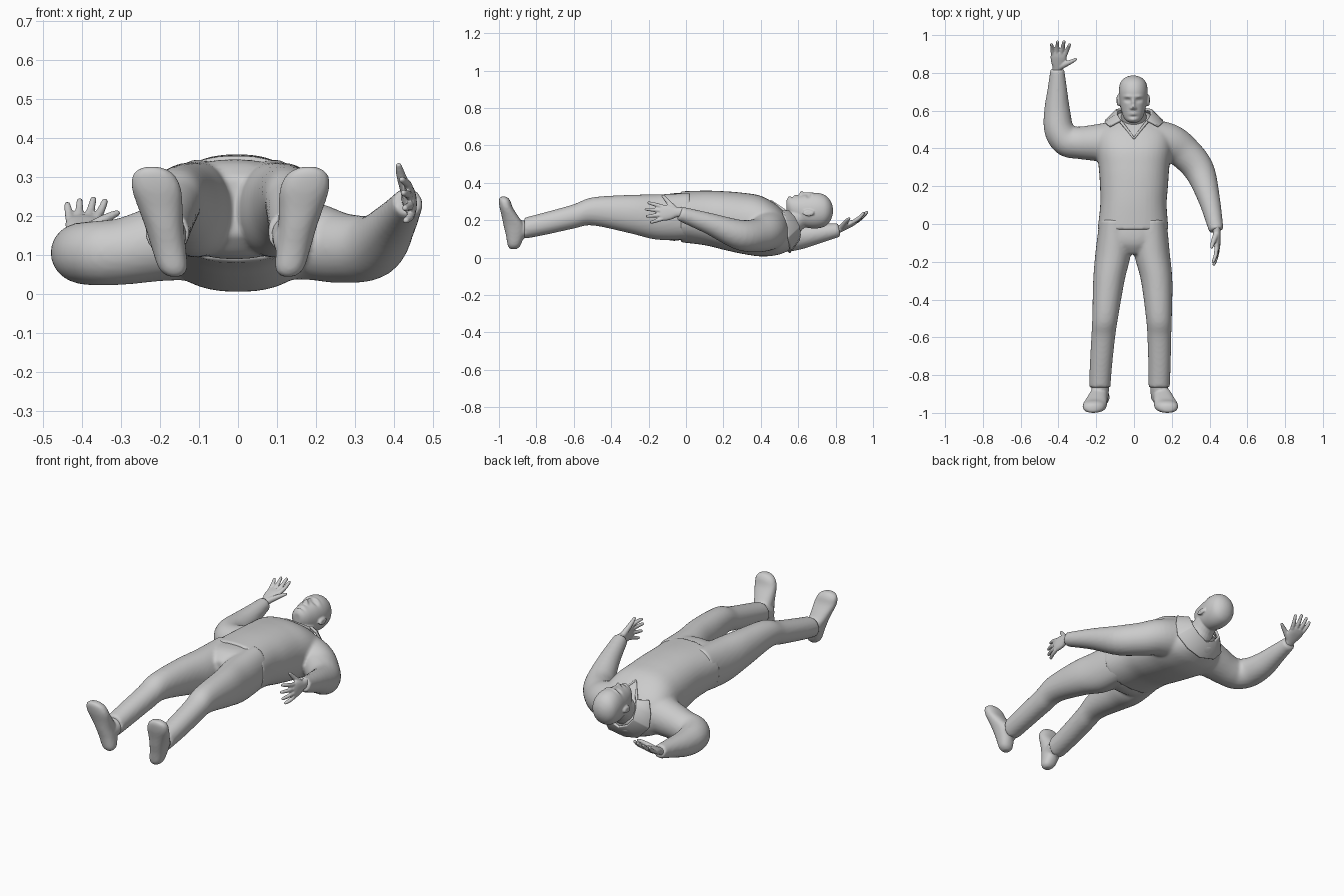
import bpy, bmesh, math
from mathutils import Vector as V


def blend(rows, n=5):
    # Catmull-Rom interpolation of table rows
    out = []
    for i in range(len(rows) - 1):
        a, b, c, d = (rows[max(i - 1, 0)], rows[i], rows[i + 1], rows[min(i + 2, len(rows) - 1)])
        for k in range(n):
            t = k / n
            out.append([0.5 * (2 * q + (r - p) * t + (2 * p - 5 * q + 4 * r - s) * t * t
                               + (3 * q - p - 3 * r + s) * t ** 3) for p, q, r, s in zip(a, b, c, d)])
    out.append(list(rows[-1]))
    return out


def loft(bm, sections, segs=28, power=2.0):
    # skin superellipse sections (centre, half-axis u, half-axis v) into a closed body
    rings = []
    for c, u, v in sections:
        ring = []
        for k in range(segs):
            a = 2 * math.pi * k / segs
            ca, sa = math.cos(a), math.sin(a)
            ring.append(bm.verts.new(c + u * math.copysign(abs(ca) ** (2 / power), ca)
                                     + v * math.copysign(abs(sa) ** (2 / power), sa)))
        rings.append(ring)
    for p, q in zip(rings, rings[1:]):
        for k in range(segs):
            j = (k + 1) % segs
            bm.faces.new((p[k], p[j], q[j], q[k]))
    bm.faces.new(rings[0][::-1])
    bm.faces.new(rings[-1])


def tube(bm, pts, segs=24, n=5, rounded=False):
    # round limb through (x, y, z, radius) points
    rows = blend(pts, n)
    P = [V(r[:3]) for r in rows]
    secs = []
    for i, r in enumerate(rows):
        t = (P[min(i + 1, len(P) - 1)] - P[max(i - 1, 0)]).normalized()
        u = t.cross(V((0, 0, 1)) if abs(t.z) < 0.9 else V((1, 0, 0))).normalized()
        secs.append((P[i], u * r[3], u.cross(t) * r[3]))
    if rounded:
        t = (P[-1] - P[-2]).normalized()
        c, u, v = secs[-1]
        for f in (0.5, 0.8, 0.97):
            k = math.sqrt(1 - f * f)
            secs.append((c + t * rows[-1][3] * f, u * k, v * k))
    loft(bm, secs, segs)


def y_loft(bm, rows, power=2.0, n=5, segs=40):
    # body along y from rows (y, centre x, half width, low z, high z)
    loft(bm, [(V((cx, y, (lo + hi) / 2)), V((w, 0, 0)), V((0, 0, (hi - lo) / 2)))
              for y, cx, w, lo, hi in blend(rows, n)], segs, power)


def finish(bm, name, voxel=None, smooth=0):
    bmesh.ops.recalc_face_normals(bm, faces=bm.faces)
    for f in bm.faces:
        f.smooth = True
    me = bpy.data.meshes.new(name)
    bm.to_mesh(me)
    bm.free()
    ob = bpy.data.objects.new(name, me)
    bpy.context.collection.objects.link(ob)
    if voxel:
        m = ob.modifiers.new("Fuse", 'REMESH')
        m.mode, m.voxel_size, m.use_smooth_shade = 'VOXEL', voxel, True
        s = ob.modifiers.new("Relax", 'SMOOTH')
        s.factor, s.iterations = 0.5, smooth
    return ob


# Shirt: torso with both sleeves fused
bm = bmesh.new()
y_loft(bm, [(-.03, -.005, .188, .082, .354), (.1, -.003, .176, .066, .358), (.2, 0, .18, .042, .355),
            (.3, 0, .187, .02, .347), (.4, 0, .2, .006, .33), (.48, 0, .195, .012, .285),
            (.53, 0, .155, .028, .238), (.57, 0, .105, .048, .19), (.595, 0, .06, .075, .15)], 2.35)
tube(bm, [(-.1, .43, .15, .115), (-.2, .43, .13, .098), (-.29, .43, .11, .086), (-.355, .44, .105, .083),
          (-.397, .5, .105, .079), (-.407, .6, .11, .069), (-.406, .72, .13, .051), (-.406, .82, .148, .037)])
tube(bm, [(.1, .44, .15, .115), (.19, .43, .135, .1), (.265, .38, .118, .09), (.345, .285, .122, .081),
          (.398, .13, .18, .058), (.436, -.035, .236, .039)])
finish(bm, "shirt", .009, 6)

# Shirt collar: folded band, mirrored, with the front opening edges
bm = bmesh.new()
half = [((0, .605, .1), (0, .55, .026)), ((.055, .61, .125), (.09, .558, .045)),
        ((.088, .605, .165), (.15, .545, .11)), ((.088, .58, .215), (.153, .535, .185)),
        ((.068, .548, .25), (.13, .515, .25))]
pairs = [[(-x, y, z) for x, y, z in p] for p in half[:0:-1]] + [list(p) for p in half]
vs = [[bm.verts.new(p) for p in pr] for pr in pairs]
for a, b in zip(vs, vs[1:]):
    bm.faces.new((a[0], a[1], b[1], b[0]))
ob = finish(bm, "collar")
ob.modifiers.new("Thick", 'SOLIDIFY').thickness = .014
ob.modifiers["Thick"].offset = 0
b = ob.modifiers.new("Soften", 'BEVEL')
b.width, b.segments = .004, 2

bm = bmesh.new()
for s in (-1, 1):
    tube(bm, [(s * .075, .548, .235, .008), (s * .04, .505, .267, .007), (0, .452, .304, .005)], 10)
finish(bm, "neck_opening")

# Trousers: pelvis and two slightly bent legs; columns y, x left, x right, half width, low, high
leg = [(.02, -.1, .09, .083, .1, .345), (-.15, -.11, .095, .094, .095, .338), (-.3, -.133, .12, .083, .13, .335),
       (-.5, -.153, .132, .068, .172, .322), (-.6, -.163, .134, .063, .155, .285),
       (-.75, -.175, .135, .059, .122, .243), (-.865, -.181, .133, .056, .1, .213)]
bm = bmesh.new()
y_loft(bm, [(.03, -.005, .17, .11, .34), (-.05, -.008, .182, .09, .345), (-.11, -.01, .15, .1, .335),
            (-.16, -.01, .06, .15, .3)], 2.3)
for side in (1, 2):
    y_loft(bm, [(r[0], r[side], r[3], r[4], r[5]) for r in leg], 2.1)
finish(bm, "trousers", .009, 5)

# Shoes: heel to toe sections z, half width, sole y, upper y
shoe = [(.045, .016, -.94, -.905), (.065, .036, -.953, -.885), (.12, .044, -.963, -.865), (.17, .049, -.975, -.865),
        (.215, .056, -.984, -.893), (.265, .063, -.996, -.925), (.3, .056, -1.0, -.938), (.318, .038, -.998, -.95),
        (.326, .015, -.99, -.962)]
for name, heel, toe, ankle in (("right_shoe", -.163, -.217, -.179), ("left_shoe", .129, .178, .133)):
    bm = bmesh.new()
    loft(bm, [(V((heel + (toe - heel) * (z - .05) / .26, (a + b) / 2, z)), V((w, 0, 0)), V((0, (b - a) / 2, 0)))
              for z, w, a, b in blend(shoe, 4)], 28, 2.3)
    tube(bm, [(ankle, -.8, .17, .044), (ankle, -.87, .15, .047), (ankle, -.93, .135, .042)])
    finish(bm, name, .007, 4)


# Hands: palm, four spread fingers and a thumb
def hand(name, wrist, along, side, spread):
    d = V(along).normalized()
    s = V(side)
    s = (s - d * s.dot(d)).normalized()
    n = V((0, 0, 1)) if abs(s.z) < .5 else V((-1, 0, 0))    # palm direction
    n = (n - d * n.dot(d) - s * n.dot(s)).normalized()
    w = V(wrist)
    bm = bmesh.new()
    palm = [(-.03, .026, .02), (.01, .026, .019), (.04, .038, .018), (.075, .043, .016), (.1, .036, .011)]
    loft(bm, [(w + d * t, s * a, n * b) for t, a, b in blend(palm, 3)], 24, 2.3)
    for i, length in enumerate((.068, .088, .095, .082)):
        o = -.032 + .0215 * i
        base = w + d * .085 + s * o
        f = (d + s * spread * (i - 1.3)).normalized()
        tube(bm, [(*(base + f * length * t + n * .02 * t * t), r)
                  for t, r in ((0, .0115), (.5, .0105), (.93, .0085))], 12, 3, True)
    tube(bm, [(*(w + d * a + s * b + n * c), r) for a, b, c, r in
              ((.015, .012, .002, .017), (.045, .048, .012, .014), (.066, .075, .018, .011), (.08, .092, .02, .008))],
         12, 3, True)
    finish(bm, name, .0045, 2)


hand("right_hand", (-.406, .82, .152), (.02, .18, .085), (1, 0, .1), .15)
hand("left_hand", (.438, -.04, .242), (.005, -.18, -.005), (-.1, 0, 1), .2)

# Head: lofted skull with sculpted face, ears and neck
bm = bmesh.new()
y_loft(bm, [(.537, -.004, .02, .25, .306), (.548, -.004, .038, .23, .32), (.57, -.004, .053, .2, .326),
            (.61, -.004, .065, .172, .333), (.65, -.004, .072, .159, .34), (.7, -.004, .076, .156, .346),
            (.74, -.004, .071, .166, .335), (.765, -.004, .056, .187, .314), (.78, -.004, .033, .215, .287),
            (.786, -.004, .01, .24, .262)], 2.1, 9, 96)
# face bumps: x, y, height, x spread, y spread
face = [(.03, .655, -.013, .015, .009), (-.03, .655, -.013, .015, .009), (.03, .655, .006, .008, .004),
        (-.03, .655, .006, .008, .004), (.03, .675, .007, .022, .007), (-.03, .675, .007, .022, .007),
        (0, .643, .012, .008, .022), (0, .617, .022, .01, .011), (.012, .612, .01, .006, .006),
        (-.012, .612, .01, .006, .006), (0, .585, .01, .022, .009), (0, .585, -.007, .022, .0025),
        (0, .568, -.005, .02, .005), (0, .552, .006, .018, .01)]
for v in bm.verts:
    if v.co.z > .27:
        x, y = v.co.x + .004, v.co.y
        v.co.z += sum(h * math.exp(-((x - a) / p) ** 2 - ((y - b) / q) ** 2) for a, b, h, p, q in face)
for s in (-1, 1):
    e = -.004 + s * .073
    loft(bm, [(V((e + s * t * .5, .65 + t * .2, .245 - t * .4)), V((s * .006, 0, -.004)), V((0, y, z)))
              for t, y, z in ((0, .028, .008), (.012, .032, .009), (.022, .03, .007))], 16)
    loft(bm, [(V((e + s * t * .6, .655, .242 - t * .3)), V((0, .03 * k, 0)), V((0, 0, .017 * k)))
              for t, k in ((-.01, .8), (.006, 1), (.016, 1), (.022, .75))], 16)
tube(bm, [(0, .46, .15, .1), (0, .53, .158, .08), (-.002, .575, .195, .066), (-.004, .63, .235, .062)])
finish(bm, "head", .0045, 2)
